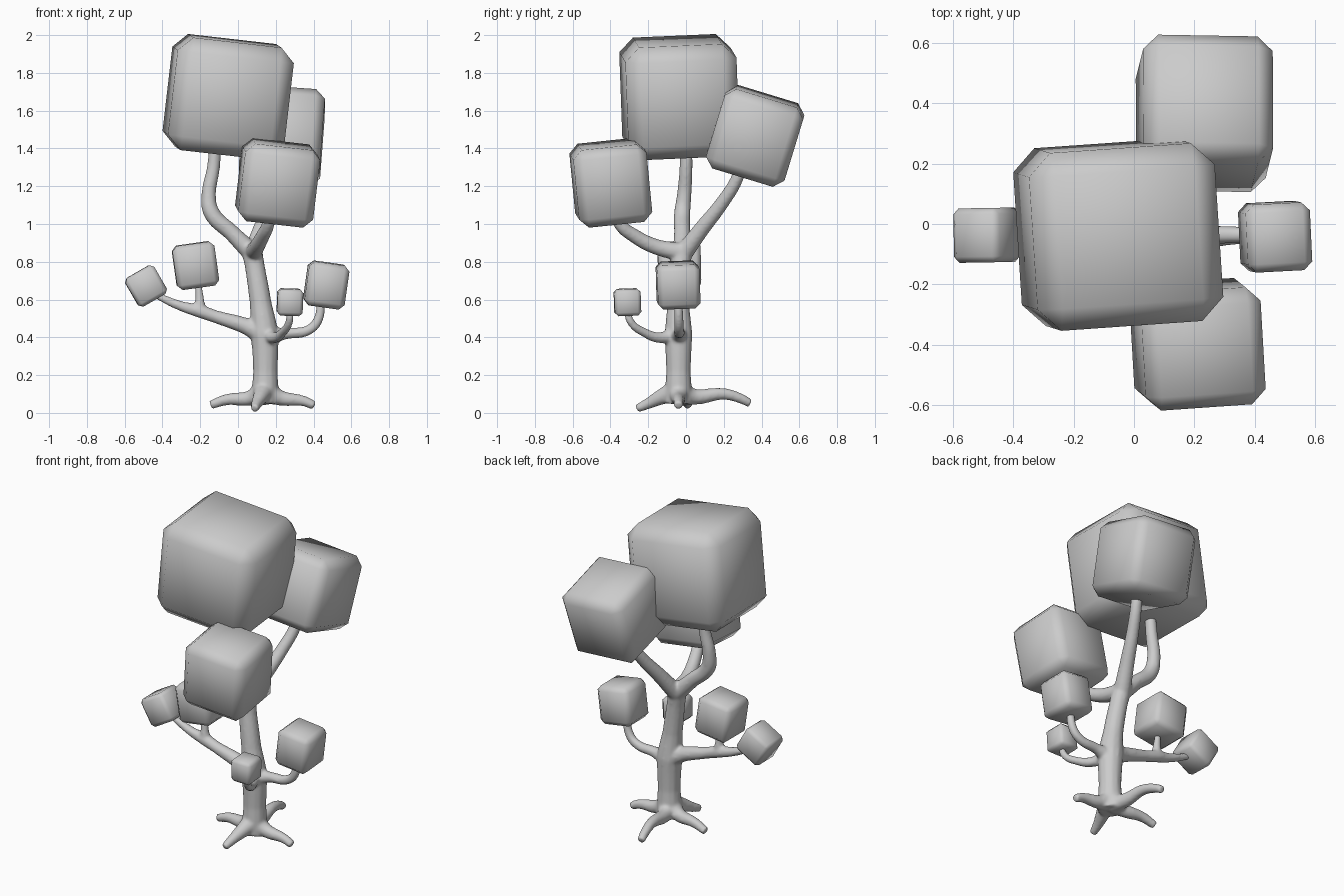
import bpy, bmesh
from math import radians
from mathutils import Matrix, Vector


def leaf_block(name, centre, size, tilt, chamfer):
    """Chamfered, smooth-shaded foliage cube."""
    bm = bmesh.new()
    bmesh.ops.create_cube(bm, size=1, matrix=Matrix.Diagonal((*size, 1)))
    bmesh.ops.bevel(bm, geom=bm.edges[:], offset=chamfer, segments=1,
                    profile=0.5, affect='EDGES')
    for f in bm.faces:
        f.smooth = True
    me = bpy.data.meshes.new(name)
    bm.to_mesh(me)
    bm.free()
    ob = bpy.data.objects.new(name, me)
    ob.location = centre
    ob.rotation_euler = [radians(a) for a in tilt]
    bpy.context.collection.objects.link(ob)


def limb(curve, points):
    """Tapered tube through (x, y, z, radius) points."""
    s = curve.splines.new('BEZIER')
    s.bezier_points.add(len(points) - 1)
    for p, (x, y, z, r) in zip(s.bezier_points, points):
        p.co = Vector((x, y, z))
        p.radius = r
        p.handle_left_type = p.handle_right_type = 'AUTO'


# Foliage blocks
leaf_block("crown_foliage", (-0.052, -0.035, 1.672), (0.62, 0.59, 0.60), (2.5, 6.5, 4), 0.075)
leaf_block("front_foliage", (0.21, -0.398, 1.218), (0.40, 0.39, 0.415), (6, 6.5, 4), 0.048)
leaf_block("back_foliage", (0.233, 0.366, 1.467), (0.43, 0.435, 0.44), (-17, 4, -1), 0.05)
leaf_block("left_tip_foliage", (-0.487, -0.037, 0.672), (0.175, 0.18, 0.175), (0, -30, 1), 0.02)
leaf_block("left_foliage", (-0.225, -0.035, 0.78), (0.225, 0.225, 0.235), (1, -8, 1), 0.026)
leaf_block("right_foliage", (0.467, -0.042, 0.677), (0.215, 0.225, 0.235), (2, 8, 3), 0.028)
leaf_block("small_foliage", (0.275, -0.31, 0.586), (0.135, 0.14, 0.142), (2, 2, 2), 0.018)

# Trunk, branches and roots
cu = bpy.data.curves.new("trunk_and_branches", 'CURVE')
cu.dimensions = '3D'
cu.bevel_depth = 1.0
cu.bevel_resolution = 4
cu.resolution_u = 8
cu.use_fill_caps = True

# trunk
limb(cu, [(0.14, -0.04, 0.05, 0.075), (0.143, -0.04, 0.12, 0.072), (0.145, -0.04, 0.22, 0.065),
          (0.14, -0.04, 0.42, 0.074), (0.12, -0.04, 0.58, 0.058),
          (0.09, -0.03, 0.77, 0.053), (0.07, -0.02, 0.88, 0.056)])
# crown branch
limb(cu, [(0.08, -0.02, 0.84, 0.052), (-0.03, -0.02, 0.95, 0.044), (-0.14, -0.02, 1.06, 0.044),
          (-0.155, -0.01, 1.15, 0.039), (-0.13, 0.0, 1.30, 0.035), (-0.12, 0.0, 1.42, 0.033)])
# back branch
limb(cu, [(0.08, -0.01, 0.85, 0.05), (0.12, 0.08, 0.97, 0.043), (0.17, 0.19, 1.11, 0.037),
          (0.21, 0.27, 1.24, 0.034), (0.22, 0.29, 1.31, 0.033)])
# front branch
limb(cu, [(0.08, -0.02, 0.85, 0.05), (0.10, -0.16, 0.88, 0.042), (0.13, -0.27, 0.935, 0.038),
          (0.16, -0.35, 1.00, 0.034), (0.17, -0.38, 1.08, 0.032)])
# left branch and its twig
limb(cu, [(0.13, -0.04, 0.42, 0.062), (0.04, -0.04, 0.46, 0.044), (-0.12, -0.04, 0.51, 0.034),
          (-0.20, -0.04, 0.538, 0.036), (-0.30, -0.04, 0.565, 0.027), (-0.46, -0.037, 0.635, 0.017)])
limb(cu, [(-0.20, -0.04, 0.535, 0.034), (-0.203, -0.04, 0.60, 0.024), (-0.21, -0.037, 0.70, 0.015)])
# right branch
limb(cu, [(0.14, -0.04, 0.40, 0.055), (0.25, -0.036, 0.42, 0.031), (0.37, -0.036, 0.437, 0.027),
          (0.42, -0.038, 0.485, 0.026), (0.442, -0.04, 0.60, 0.022)])
# small front branch
limb(cu, [(0.14, -0.04, 0.43, 0.048), (0.19, -0.13, 0.398, 0.03), (0.235, -0.22, 0.425, 0.024),
          (0.272, -0.295, 0.485, 0.021), (0.276, -0.31, 0.55, 0.019)])
# roots: left, right, front, back
limb(cu, [(0.13, -0.04, 0.11, 0.062), (0.06, -0.02, 0.078, 0.04), (-0.06, 0.0, 0.07, 0.03),
          (-0.145, 0.01, 0.042, 0.024)])
limb(cu, [(0.15, -0.04, 0.11, 0.062), (0.23, -0.04, 0.078, 0.04), (0.35, -0.04, 0.062, 0.028),
          (0.405, -0.04, 0.038, 0.024)])
limb(cu, [(0.14, -0.05, 0.12, 0.06), (0.12, -0.13, 0.085, 0.042), (0.10, -0.20, 0.05, 0.03),
          (0.088, -0.26, 0.022, 0.022)])
limb(cu, [(0.14, -0.03, 0.10, 0.062), (0.12, 0.05, 0.085, 0.042), (0.10, 0.20, 0.10, 0.031),
          (0.085, 0.29, 0.076, 0.027), (0.075, 0.34, 0.05, 0.023)])

tree = bpy.data.objects.new("trunk_and_branches", cu)
bpy.context.collection.objects.link(tree)
bpy.ops.object.select_all(action='DESELECT')
tree.select_set(True)
bpy.context.view_layer.objects.active = tree
bpy.ops.object.convert(target='MESH')
tree = bpy.context.view_layer.objects.active

# Fuse the limbs and soften the joints
fuse = tree.modifiers.new("fuse", 'REMESH')
fuse.mode = 'VOXEL'
fuse.voxel_size = 0.008
fuse.use_smooth_shade = True
soften = tree.modifiers.new("soften", 'SMOOTH')
soften.factor = 0.5
soften.iterations = 10
